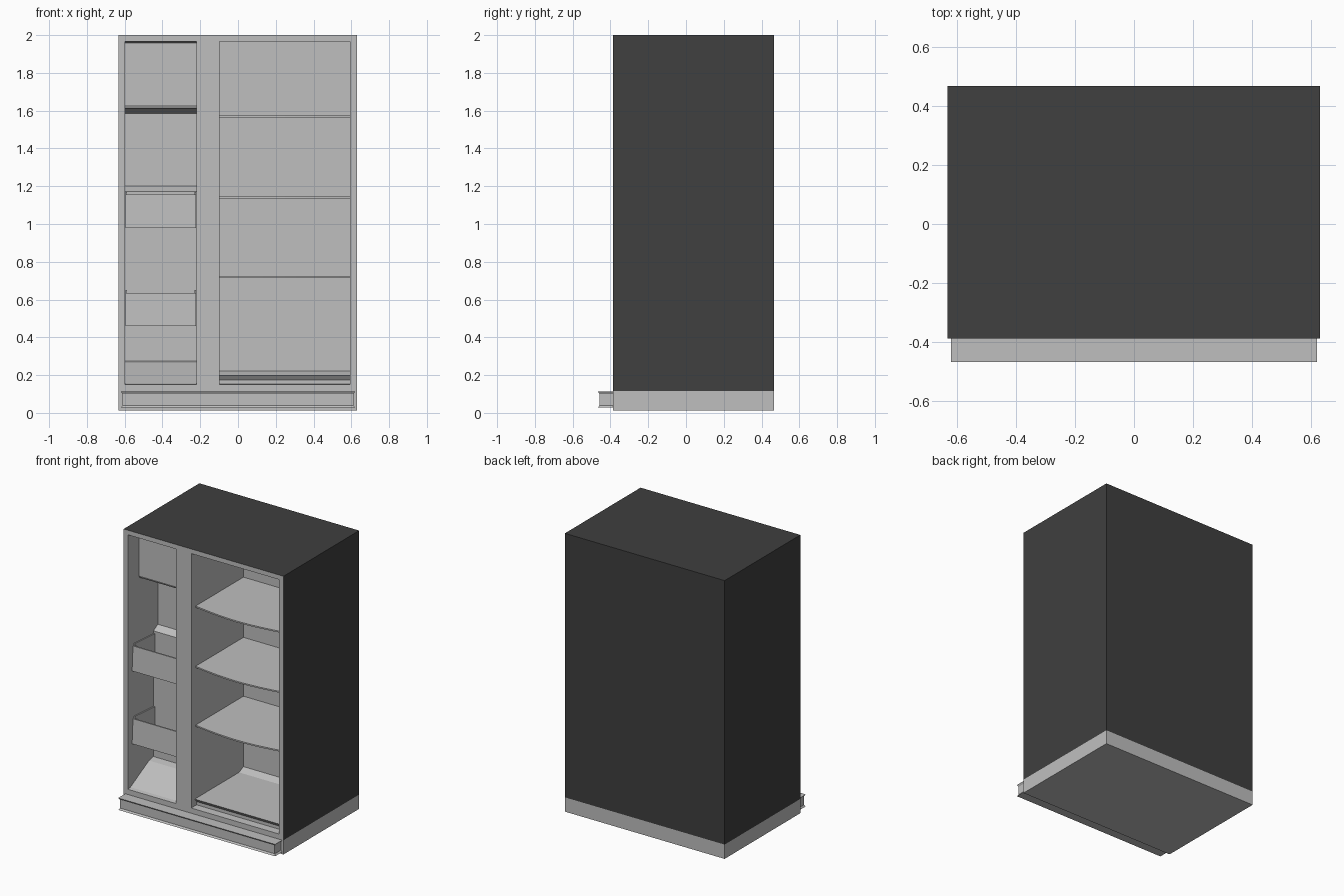
import bpy, bmesh, math

if "Cube" in bpy.data.objects:
    bpy.data.objects.remove(bpy.data.objects["Cube"], do_unlink=True)


def material(name, v):
    m = bpy.data.materials.new(name)
    m.use_nodes = True
    m.diffuse_color = (v, v, v, 1)
    m.node_tree.nodes["Principled BSDF"].inputs["Base Color"].default_value = (v, v, v, 1)
    return m


LIGHT = material("light grey", 0.52)
DARK = material("charcoal", 0.05)


def finish(name, bm, mats=(LIGHT,)):
    bmesh.ops.remove_doubles(bm, verts=bm.verts, dist=1e-5)
    bmesh.ops.recalc_face_normals(bm, faces=bm.faces)
    me = bpy.data.meshes.new(name)
    bm.to_mesh(me)
    bm.free()
    for m in mats:
        me.materials.append(m)
    ob = bpy.data.objects.new(name, me)
    bpy.context.collection.objects.link(ob)
    return ob


def face(bm, pts):
    return bm.faces.new([bm.verts.new(p) for p in pts])


def prism_x(bm, profile, x0, x1):
    """Extrude a closed (y, z) outline along x."""
    a = [(x0, y, z) for y, z in profile]
    b = [(x1, y, z) for y, z in profile]
    face(bm, a)
    face(bm, b)
    for i in range(len(a)):
        j = (i + 1) % len(a)
        face(bm, (a[i], a[j], b[j], b[i]))


def cavity(bm, profile, x0, x1):
    """Hollow compartment: profile runs from the front sill to the front top."""
    face(bm, [(x0, y, z) for y, z in profile])
    face(bm, [(x1, y, z) for y, z in profile])
    for (y, z), (v, w) in zip(profile, profile[1:]):
        face(bm, ((x0, y, z), (x0, v, w), (x1, v, w), (x1, y, z)))


# Cabinet: outer box whose front is a frame around two compartments
XS = [-0.632, -0.598, -0.22, -0.097, 0.593, 0.63]
ZS = [0.013, 0.115, 0.15, 1.967, 2.0]
YF, YB = -0.387, 0.467
bm = bmesh.new()
for i in range(5):
    x0, x1 = XS[i], XS[i + 1]
    for z in (ZS[0], ZS[-1]):
        face(bm, ((x0, YF, z), (x1, YF, z), (x1, YB, z), (x0, YB, z)))
    for k in range(4):
        z0, z1 = ZS[k], ZS[k + 1]
        for y in (YF, YB):
            if y == YF and k == 2 and i in (1, 3):
                continue
            face(bm, ((x0, y, z0), (x1, y, z0), (x1, y, z1), (x0, y, z1)))
for k in range(4):
    z0, z1 = ZS[k], ZS[k + 1]
    for x in (XS[0], XS[-1]):
        face(bm, ((x, YF, z0), (x, YB, z0), (x, YB, z1), (x, YF, z1)))

# Narrow compartment: sloped foot, stepped back wall, overhanging top unit
cavity(bm, [(YF, 0.15), (-0.36, 0.155), (-0.15, 0.265), (-0.1, 0.275), (-0.1, 1.172),
            (-0.05, 1.2), (-0.05, 1.585), (-0.255, 1.612), (-0.265, 1.63),
            (-0.265, 1.958), (YF, 1.967)], XS[1], XS[2])
# Wide compartment: sill, undercut raised floor, rear bevel
cavity(bm, [(YF, 0.15), (-0.33, 0.152), (-0.33, 0.175), (-0.35, 0.2), (0.15, 0.2),
            (0.2, 0.222), (0.2, 1.967), (YF, 1.967)], XS[3], XS[4])
cabinet = finish("cabinet", bm, (LIGHT, DARK))
for p in cabinet.data.polygons:
    c = p.center
    outer = abs(c.x) > 0.62 or c.y > 0.4 or c.z > 1.99
    p.material_index = 1 if outer and c.z > 0.115 else 0

# Bowed shelves
for n, z in enumerate((0.72, 1.14, 1.57)):
    bm = bmesh.new()
    x0, x1 = XS[3], XS[4]
    outline = [(x1, 0.2), (x0, 0.2)]
    for s in range(13):
        t = s / 12
        outline.append((x0 + (x1 - x0) * t, -0.34 - 0.035 * math.sin(math.pi * t)))
    f = face(bm, [(x, y, z - 0.005) for x, y in outline])
    ext = bmesh.ops.extrude_face_region(bm, geom=[f])["geom"]
    bmesh.ops.translate(bm, vec=(0, 0, 0.01),
                        verts=[v for v in ext if isinstance(v, bmesh.types.BMVert)])
    finish(f"shelf_{n + 1}", bm)

# Open bins with a leaning front panel and thin side walls
for n, z in enumerate((0.46, 0.98)):
    bm = bmesh.new()
    x0, x1 = XS[1] + 0.003, XS[2] - 0.003
    prism_x(bm, [(-0.1, z), (-0.345, z), (-0.335, z + 0.175), (-0.325, z + 0.175),
                 (-0.335, z + 0.01), (-0.1, z + 0.01)], x0, x1)
    for a, b in ((x0, x0 + 0.008), (x1 - 0.008, x1)):
        prism_x(bm, [(-0.1, z + 0.01), (-0.334, z + 0.01), (-0.326, z + 0.19),
                     (-0.1, z + 0.175)], a, b)
    finish(f"bin_{n + 1}", bm)

# Toe plate with a recessed band around its middle
bm = bmesh.new()
rings = []
for z, d in ((0.028, 0), (0.04, 0.009), (0.1, 0.009), (0.113, 0)):
    x, y = 0.62 - d, -0.467 + d
    rings.append([(-x, y, z), (x, y, z), (x, YF, z), (-x, YF, z)])
face(bm, rings[0])
face(bm, rings[-1])
for a, b in zip(rings, rings[1:]):
    for i in range(4):
        j = (i + 1) % 4
        face(bm, (a[i], a[j], b[j], b[i]))
finish("toe_plate", bm)
